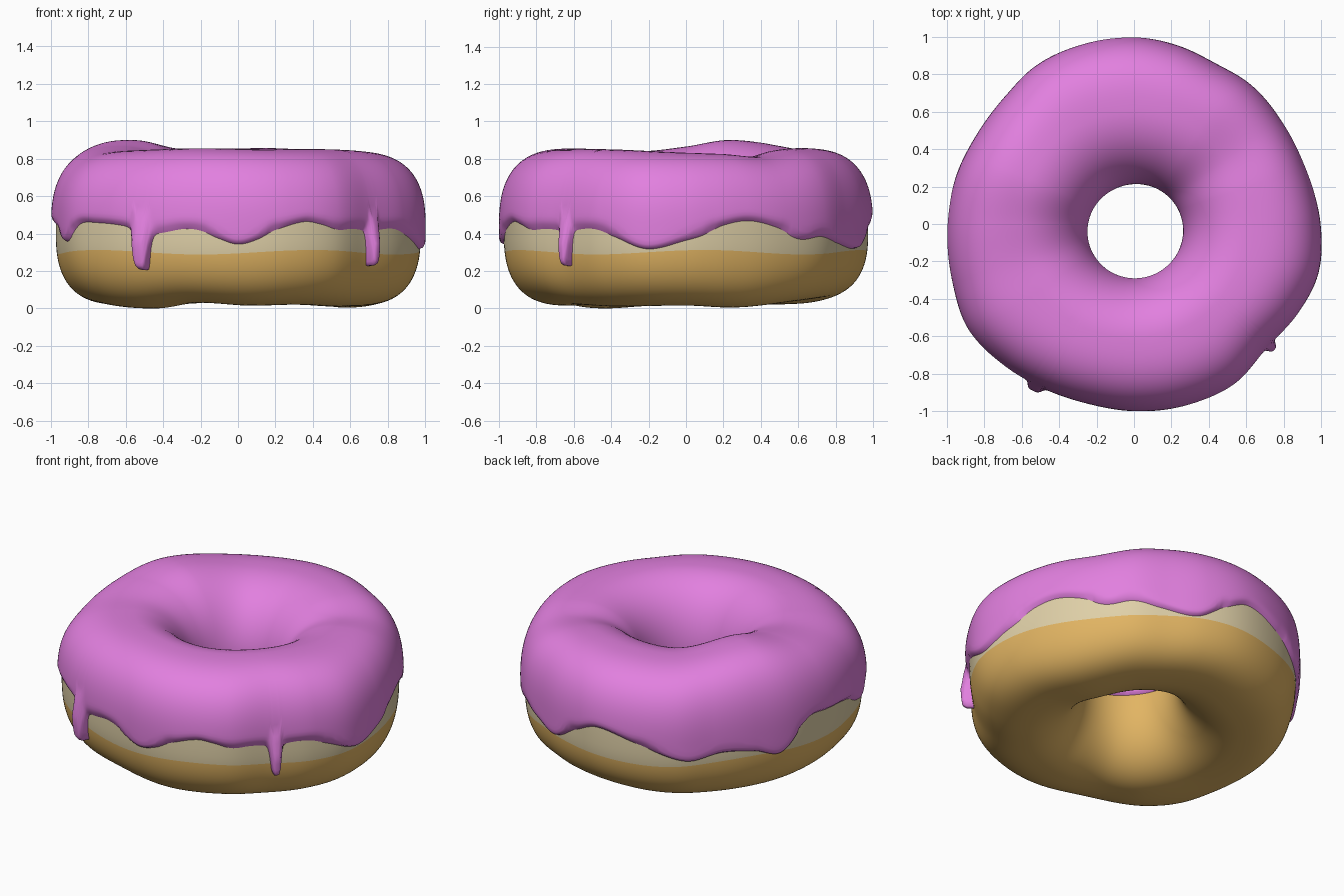
import bpy, math

if "Cube" in bpy.data.objects:
    bpy.data.objects.remove(bpy.data.objects["Cube"])

ZC, CREST, ICING = 0.42, 0.62, 0.026   # mid height, crest radius, icing thickness
ROUND = .74                            # squareness of the outer side (1 = circle)

# Wavy shape tables: (angle in degrees, value)
OUTER = [(0, .997), (10, .978), (20, .965), (34, .962), (50, .972), (63, .963), (76, .982),
         (90, 1.0), (105, 1.0), (122, .995), (135, .97), (150, .967), (165, .985), (180, .998),
         (198, 1.02), (213, 1.05), (228, 1.027), (240, 1.006), (255, .993), (270, 1.0),
         (286, 1.01), (302, 1.01), (317, .972), (332, 1.0), (345, 1.02)]
TOP = [(0, .832), (18, .825), (35, .812), (55, .845), (72, .856), (90, .855), (120, .852),
       (157, .9), (180, .865), (198, .842), (215, .845), (250, .855), (285, .85), (320, .85)]
BOTTOM = [(0, .015), (25, .005), (55, .035), (85, .05), (115, .025), (150, .02),
          (190, .02), (225, .0), (250, .03), (275, .015), (300, .02), (325, .01)]
EDGE = [(0, .36), (6, .39), (12, .44), (21, .465), (31, .43), (38, .375), (42, .365), (50, .38),
        (60, .345), (73, .32), (83, .41), (93, .48), (108, .42), (125, .325), (138, .36),
        (150, .34), (160, .30), (172, .46), (182, .46), (195, .43), (206, .355), (215, .45),
        (222, .455), (232, .44), (239, .42), (245, .40), (253, .42), (258, .41), (264, .37),
        (270, .34), (276, .365), (282, .415), (291, .46), (297, .445), (303, .415), (309, .42),
        (318, .41), (329, .42), (337, .38), (348, .315)]
DRIPS = [(238.8, .215, 2.6), (318.2, .185, 1.8)]   # angle, length, half width in degrees


def wave(table, a):
    """Smooth periodic interpolation of a table at angle a."""
    a %= 360
    n = len(table)
    k = max(i for i in range(n) if table[i][0] <= a)

    def knot(i):
        return table[i % n][0] + 360 * (i // n), table[i % n][1]
    (x0, y0), (x1, y1), (x2, y2), (x3, y3) = [knot(k + d) for d in (-1, 0, 1, 2)]
    h = x2 - x1
    t = (a - x1) / h
    m1, m2 = (y2 - y0) / (x2 - x0) * h, (y3 - y1) / (x3 - x1) * h
    return ((2*t**3 - 3*t**2 + 1) * y1 + (t**3 - 2*t**2 + t) * m1
            + (3*t**2 - 2*t**3) * y2 + (t**3 - t**2) * m2)


def ring_shape(a):
    """Outer radius, hole radius, upper and lower half heights of the dough at angle a."""
    r = math.radians(a)
    hole = .25 + .01 * math.cos(r) - .037 * math.sin(r)
    return (wave(OUTER, a) - ICING, hole + ICING,
            wave(TOP, a) - ICING - ZC, ZC - wave(BOTTOM, a))


def surface(a, p, shape, off=0.0, push=0.0):
    """Point on the dough section; p = 0 outside, 90 on top, 180 in the hole."""
    ro, ri, up, down = shape
    c, s = math.cos(math.radians(p)), math.sin(math.radians(p))
    e = ROUND if c > 0 else .95
    half = (ro - CREST if c > 0 else CREST - ri) + off
    r = CREST + math.copysign(half * abs(c) ** e, c) + push
    z = ZC + math.copysign(((up if s > 0 else down) + off) * abs(s) ** e, s)
    return r * math.cos(math.radians(a)), r * math.sin(math.radians(a)), z


def angle_at(z, shape):
    """Section angle p on the outer side at height z."""
    h = (z - ZC) / (shape[2] if z > ZC else shape[3])
    return math.copysign(math.degrees(math.asin(abs(h) ** (1 / ROUND))), h)


def make(name, columns, closed, mats, rule):
    """Skin a loop of columns of points into a smooth mesh."""
    n, m = len(columns), len(columns[0])
    faces, index = [], []
    for i in range(n):
        k = (i + 1) % n
        for j in range(m if closed else m - 1):
            l = (j + 1) % m
            faces.append((i*m + j, k*m + j, k*m + l, i*m + l))
            index.append(rule(j))
    mesh = bpy.data.meshes.new(name)
    mesh.from_pydata([p for col in columns for p in col], [], faces)
    for mat in mats:
        mesh.materials.append(mat)
    mesh.polygons.foreach_set("material_index", index)
    mesh.polygons.foreach_set("use_smooth", [True] * len(faces))
    mesh.update()
    ob = bpy.data.objects.new(name, mesh)
    bpy.context.collection.objects.link(ob)
    return ob


def material(name, rgb):
    mat = bpy.data.materials.new(name)
    mat.diffuse_color = (*rgb, 1)
    mat.use_nodes = True
    mat.node_tree.nodes["Principled BSDF"].inputs["Base Color"].default_value = mat.diffuse_color
    return mat


brown = material("baked_brown", (.76, .46, .125))
cream = material("pale_dough", (.74, .63, .39))
pink = material("pink_icing", (.76, .215, .74))

# Dough ring: pale band around the outside, brown elsewhere (rows every 3 degrees)
dough = []
for i in range(180):
    a = i * 2
    sh = ring_shape(a)
    start = angle_at(.3 + .012 * math.sin(math.radians(5 * a + 60)), sh)
    dough.append([surface(a, start + j * 3, sh) for j in range(120)])
make("dough", dough, True, [brown, cream], lambda j: 1 if j < 24 else 0)

# Icing: shell over the dough with a wavy rounded edge and two drips
icing = []
ROWS = 56
for i in range(720):
    a = i * .5
    sh = ring_shape(a)
    z, bulge = wave(EDGE, a), 0
    base = angle_at(z, sh)
    for da, length, w in DRIPS:
        d = abs(a - da) / w
        z -= length / (1 + d ** 5)
        bulge += .036 * math.exp(-d ** 4)
    p0 = angle_at(z, sh)
    p1 = 181.5 - 8 * math.cos(math.radians(a - 213))  # edge inside the hole
    col = []
    for j in range(ROWS + 1):
        s = j / ROWS
        s = .45 * s + .55 * (3*s*s - 2*s**3)          # denser rows at both edges
        p = p0 + (p1 - p0) * s
        e = min(1, min(s, 1 - s) * 1.3 / .03)
        t = ICING * math.sqrt(1 - (1 - e) ** 2)
        low = min(1, max(0, (base + 8 - p) / 12))     # drips bulge below the edge only
        col.append(surface(a, p, sh, t - .004 * (1 - e), bulge * low * math.sqrt(e)))
    icing.append(col)
make("icing", icing, False, [pink], lambda j: 0)
